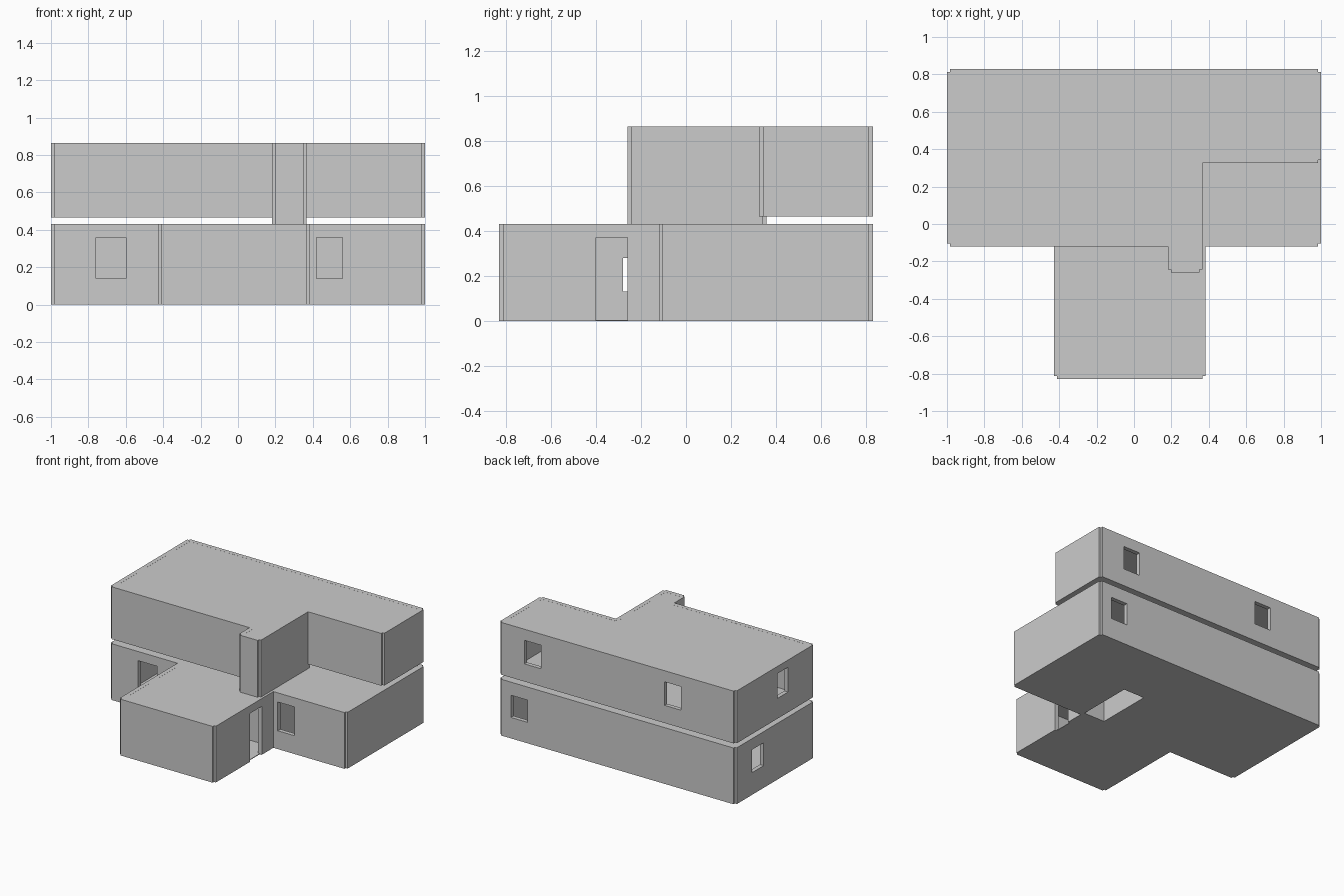
import bpy, bmesh
from mathutils import Vector

if "Cube" in bpy.data.objects:
    bpy.data.objects.remove(bpy.data.objects["Cube"])

H = 0.016      # half wall thickness
SLAB = 0.005   # floor and ceiling thickness


def box(name, lo, hi):
    bm = bmesh.new()
    bmesh.ops.create_cube(bm, size=1)
    for v in bm.verts:
        v.co = Vector([lo[i] + (v.co[i] + 0.5) * (hi[i] - lo[i]) for i in range(3)])
    return finish(name, bm)


def finish(name, bm):
    bmesh.ops.recalc_face_normals(bm, faces=bm.faces)
    me = bpy.data.meshes.new(name)
    bm.to_mesh(me)
    bm.free()
    ob = bpy.data.objects.new(name, me)
    bpy.context.collection.objects.link(ob)
    return ob


def cut(ob, lo, hi):
    cutter = box("cutter", lo, hi)
    cutter.hide_render = True
    mod = ob.modifiers.new("opening", 'BOOLEAN')
    mod.operation = 'DIFFERENCE'
    mod.solver = 'EXACT'
    mod.object = cutter
    bpy.context.view_layer.objects.active = ob
    bpy.ops.object.modifier_apply(modifier=mod.name)
    bpy.data.objects.remove(cutter)


def wall(name, a, b, z0, z1, openings=()):
    """Wall along a centre line a-b; openings are (start, end, bottom, top)."""
    along = 0 if abs(a[0] - b[0]) > abs(a[1] - b[1]) else 1
    across = 1 - along

    def span(s0, s1, half, zb, zt):
        lo, hi = [0, 0, zb], [0, 0, zt]
        lo[along], hi[along] = s0, s1
        lo[across], hi[across] = a[across] - half, a[across] + half
        return lo, hi

    s0, s1 = sorted((a[along], b[along]))
    ob = box(name, *span(s0, s1, H, z0, z1))
    for w0, w1, zb, zt in openings:
        cut(ob, *span(w0, w1, H * 3, zb, zt))


def slab(name, outline, z0, z1):
    bm = bmesh.new()
    f = bm.faces.new([bm.verts.new((x, y, z0)) for x, y in outline])
    r = bmesh.ops.extrude_face_region(bm, geom=[f])
    for v in r["geom"]:
        if isinstance(v, bmesh.types.BMVert):
            v.co.z = z1
    return finish(name, bm)


def storey(prefix, outline, z0, z1, openings, lowered=()):
    for i, a in enumerate(outline):
        b = outline[(i + 1) % len(outline)]
        base = 0.43 if i in lowered else z0
        wall(f"{prefix}_wall_{i + 1}", a, b, base, z1, openings.get(i, ()))
    slab(prefix + "_ceiling", outline, z1 - SLAB, z1 - 0.0005)


# shared wall centre lines
X, BACK, FRONT = 0.984, 0.814, -0.104
SL, SR, SB = 0.198, 0.349, 0.341     # stairwell left, right, back
WL, WR, WF = -0.412, 0.367, -0.814   # wing left, right, front

# lower storey
lower = [(-X, FRONT), (WL, FRONT), (WL, WF), (WR, WF),
         (WR, FRONT), (X, FRONT), (X, BACK), (-X, BACK)]
storey("lower", lower, 0, 0.43, {
    0: [(-0.76, -0.60, 0.14, 0.36)],
    1: [(-0.28, -0.14, 0.13, 0.28)],
    3: [(-0.40, -0.26, -0.1, 0.37)],
    4: [(0.42, 0.56, 0.14, 0.36)],
    6: [(0.76, 0.90, 0.16, 0.33)],
    7: [(0.49, 0.63, 0.17, 0.345)],
})
floor = slab("lower_floor", lower, 0, SLAB)
cut(floor, (SL, FRONT + H, -0.1), (0.375, SB, 0.1))

# lower stairwell partitions
wall("lower_stair_wall_left", (SL - H, FRONT), (SL - H, SB), SLAB, 0.425)
wall("lower_stair_wall_back", (SL, SB + H), (0.39, SB + H), SLAB, 0.425)
wall("lower_stair_wall_right", (0.375 + H, FRONT), (0.375 + H, SB), SLAB, 0.425)
wall("wing_partition", (WL, FRONT), (WR, FRONT), SLAB, 0.425)

# upper storey, with the stairwell walls reaching down to the lower roof
upper = [(-X, FRONT), (SL, FRONT), (SL, -0.244), (SR, -0.244),
         (SR, SB), (X, SB), (X, BACK), (-X, BACK)]
storey("upper", upper, 0.465, 0.865, {
    6: [(0.645, 0.785, 0.60, 0.78), (-0.54, -0.40, 0.60, 0.78)],
    7: [(0.195, 0.325, 0.62, 0.81)],
}, lowered=(1, 2, 3))
slab("upper_floor", [(-X, FRONT), (SL, FRONT), (SL, SB), (X, SB), (X, BACK), (-X, BACK)],
     0.465, 0.465 + SLAB)

# upper stairwell partitions
wall("upper_stair_wall_left", (SL, FRONT), (SL, SB), 0.43, 0.86)
wall("upper_stair_wall_back", (SL, SB), (SR, SB), 0.43, 0.86)
